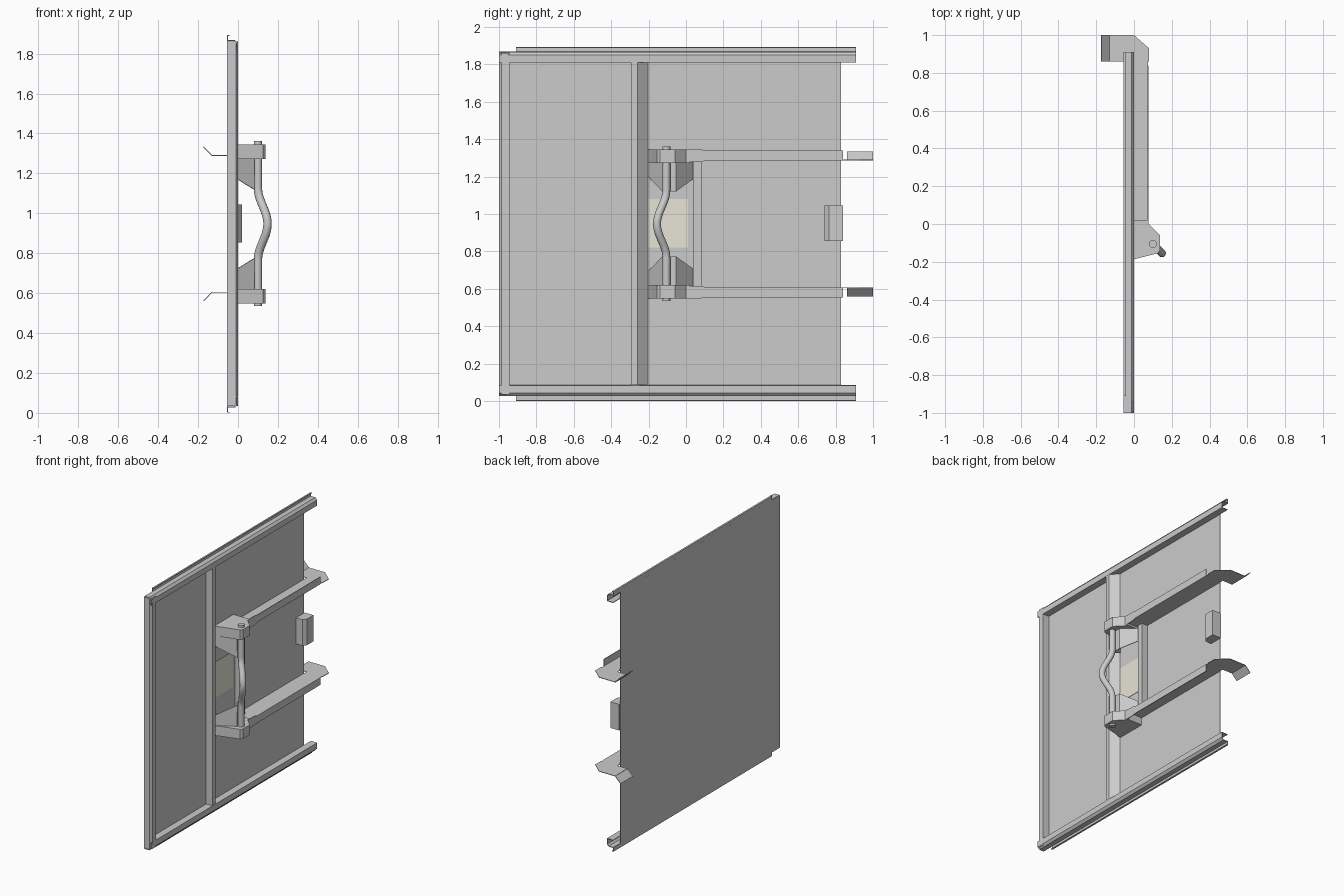
import bpy, bmesh, math

if "Cube" in bpy.data.objects:
    bpy.data.objects.remove(bpy.data.objects["Cube"])

C = 0.947          # mid height: hardware is mirrored about it
T = 0.005          # sheet thickness
BACK = -0.0525     # x of the back sheet


def place(axis, u, v, w):
    """Profile point (u, v) swept along the given axis at w."""
    return {'x': (w, u, v), 'y': (u, w, v), 'z': (u, v, w)}[axis]


def finish(name, bm, side=1, thick=0):
    if side < 0:
        for v in bm.verts:
            v.co.z = 2 * C - v.co.z
    bmesh.ops.recalc_face_normals(bm, faces=bm.faces)
    me = bpy.data.meshes.new(name)
    bm.to_mesh(me)
    bm.free()
    ob = bpy.data.objects.new(name, me)
    bpy.context.collection.objects.link(ob)
    if thick:
        m = ob.modifiers.new("thickness", 'SOLIDIFY')
        m.thickness = thick
        m.offset = 0
    return ob


def prism(name, pts, axis, a, b, side=1):
    bm = bmesh.new()
    lo = [bm.verts.new(place(axis, u, v, a)) for u, v in pts]
    hi = [bm.verts.new(place(axis, u, v, b)) for u, v in pts]
    bm.faces.new(lo)
    bm.faces.new(hi[::-1])
    n = len(pts)
    for i in range(n):
        j = (i + 1) % n
        bm.faces.new((lo[i], lo[j], hi[j], hi[i]))
    return finish(name, bm, side)


def sheet(name, pts, axis, a, b, side=1):
    bm = bmesh.new()
    lo = [bm.verts.new(place(axis, u, v, a)) for u, v in pts]
    hi = [bm.verts.new(place(axis, u, v, b)) for u, v in pts]
    for i in range(len(pts) - 1):
        bm.faces.new((lo[i], lo[i + 1], hi[i + 1], hi[i]))
    return finish(name, bm, side, T)


# Back sheet
prism("door_sheet", [(-1, 0.03), (0.83, 0.03), (0.83, 1.865), (-1, 1.865)], 'x', -0.055, -0.05)

# Folded left edge
sheet("side_fold", [(BACK, -0.998), (-0.012, -0.998), (-0.002, -0.985),
                    (-0.002, -0.945), (-0.05, -0.945)], 'z', 0.035, 1.86)

# Vertical stiffener and short tie channel
sheet("stiffener", [(-0.05, -0.292), (-0.003, -0.292), (-0.003, -0.26), (-0.05, -0.205)],
      'z', 0.085, 1.81)
sheet("tie_channel", [(-0.05, 0.04), (-0.003, 0.04), (-0.003, 0.08), (-0.05, 0.08)],
      'z', 0.61, 1.285)

# Edge catch
prism("catch", [(-0.05, 0.74), (0.0, 0.74), (0.02, 0.765), (0.02, 0.84), (-0.05, 0.84)],
      'z', 0.855, 1.045)

# Label plate
label = prism("label_plate", [(-0.2, 0.82), (0.01, 0.82), (0.01, 1.08), (-0.2, 1.08)],
              'x', -0.05, -0.047)
mat = bpy.data.materials.new("cream")
mat.diffuse_color = (0.8, 0.78, 0.68, 1)
mat.use_nodes = True
mat.node_tree.nodes["Principled BSDF"].inputs["Base Color"].default_value = mat.diffuse_color
label.data.materials.append(mat)

for side, tag in ((1, "upper"), (-1, "lower")):
    # Folded rail and outer lip
    sheet(tag + "_rail", [(BACK, 1.865), (-0.015, 1.865), (-0.002, 1.85),
                          (-0.002, 1.812), (-0.05, 1.812)], 'y', -1, 0.91, side)
    sheet(tag + "_lip", [(BACK, 1.86), (BACK, 1.891), (-0.042, 1.891)], 'y', -0.91, 0.91, side)

    # Pivot bracket
    prism(tag + "_bracket", [(-0.05, -0.205), (0, -0.187), (0.125, -0.155), (0.137, -0.14),
                             (0.137, -0.06), (0.078, 0), (0.078, 0.02), (-0.05, 0.02)],
          'z', 1.273, 1.345, side)

    # Arm plate with claw, its outer flange and the bent claw tip
    prism(tag + "_arm", [(-0.05, 0.02), (0.075, 0.02), (0.075, 0.86), (0.08, 0.86), (0.08, 0.93),
                         (0, 1), (-0.13, 1), (-0.13, 0.86), (-0.05, 0.86)],
          'z', 1.287, 1.291, side)
    bm = bmesh.new()
    bm.faces.new([bm.verts.new((0.075, y, z)) for y, z in
                  ((0.02, 1.278), (0.08, 1.278), (0.11, 1.287), (0.84, 1.287),
                   (0.84, 1.34), (0.11, 1.34), (0.08, 1.345), (0.02, 1.345))])
    finish(tag + "_arm_flange", bm, side, T)
    sheet(tag + "_claw_tip", [(-0.13, 1.289), (-0.173, 1.333)], 'y', 0.86, 1, side)

    # Gusset: folded sheet, its lower edge dropping to the ridge
    bm = bmesh.new()
    edge = ((-0.05, -0.2, 1.2), (0.08, -0.125, 1.12), (0.08, -0.055, 1.12), (-0.05, 0.055, 1.2))
    low = [bm.verts.new(p) for p in edge]
    top = [bm.verts.new((x, y, 1.275)) for x, y, z in edge]
    for i in range(3):
        bm.faces.new((low[i], low[i + 1], top[i + 1], top[i]))
    finish(tag + "_gusset", bm, side, T)

# Bent pull bar, bowed outward at mid height
zs = [0.535] + [C - 0.18 + 0.36 * i / 24 for i in range(25)] + [1.362]
cu = bpy.data.curves.new("pull_bar", 'CURVE')
cu.dimensions = '3D'
cu.bevel_depth = 0.021
cu.bevel_resolution = 4
cu.use_fill_caps = True
sp = cu.splines.new('POLY')
sp.points.add(len(zs) - 1)
for p, z in zip(sp.points, zs):
    d = min(1, abs(z - C) / 0.18)
    k = 0.5 + 0.5 * math.cos(math.pi * d)
    p.co = (0.1 + 0.048 * k, -0.105 - 0.05 * k, z, 1)
bar = bpy.data.objects.new("pull_bar", cu)
bpy.context.collection.objects.link(bar)
bpy.context.view_layer.objects.active = bar
bar.select_set(True)
bpy.ops.object.convert(target='MESH')
bpy.ops.object.shade_smooth_by_angle(angle=math.radians(40))
